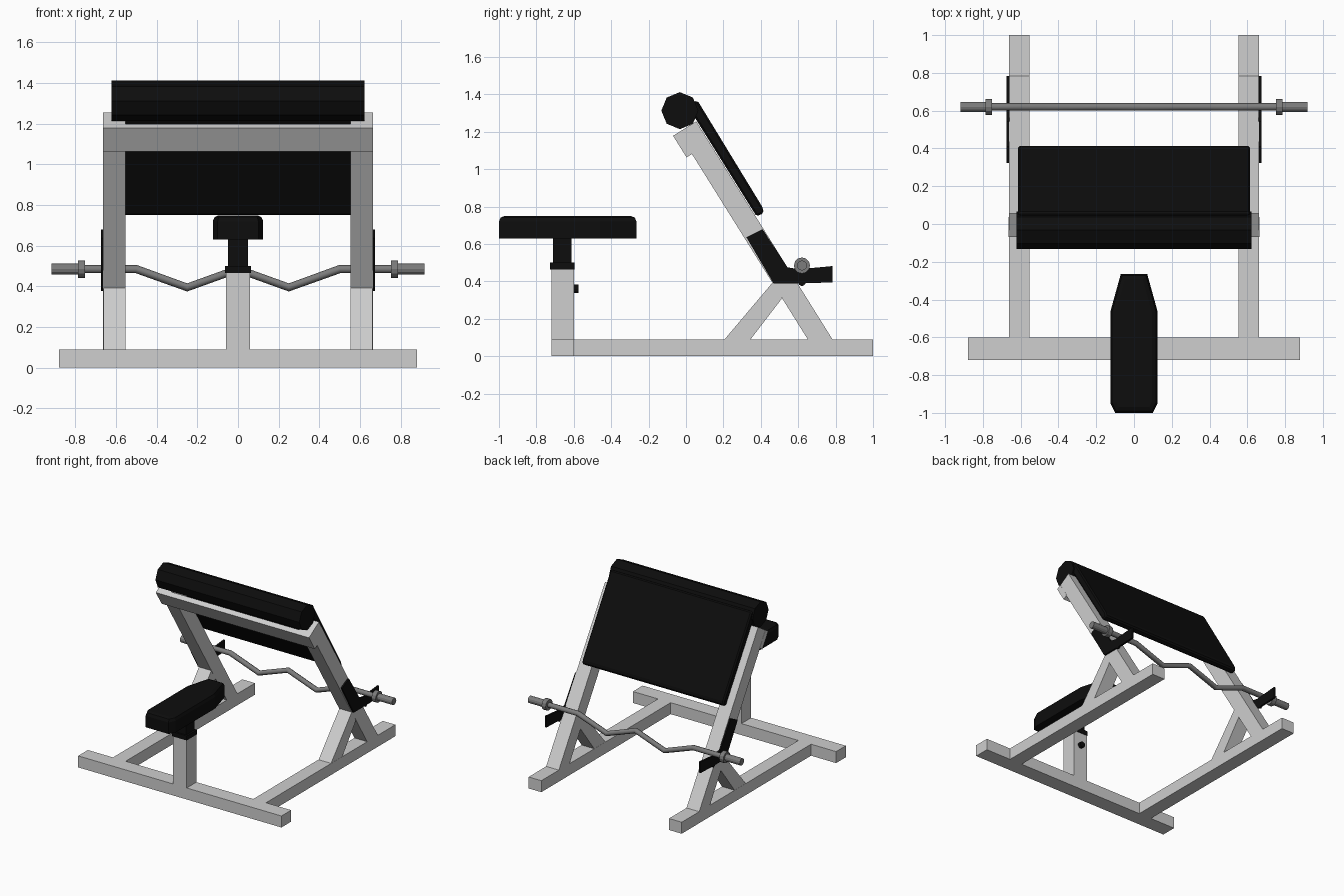
import bpy
import bmesh
import math

cube = bpy.data.objects.get("Cube")
if cube:
    bpy.data.objects.remove(cube, do_unlink=True)


def material(name, rgb, rough=0.6):
    m = bpy.data.materials.new(name)
    m.use_nodes = True
    m.diffuse_color = (*rgb, 1)
    b = m.node_tree.nodes["Principled BSDF"]
    b.inputs["Base Color"].default_value = (*rgb, 1)
    b.inputs["Roughness"].default_value = rough
    return m


FRAME = material("light grey paint", (0.62, 0.62, 0.62))
BLACK = material("black vinyl", (0.004, 0.004, 0.004))
STEEL = material("dark steel", (0.2, 0.2, 0.2))


def link(name, data, mat):
    data.materials.append(mat)
    ob = bpy.data.objects.new(name, data)
    bpy.context.collection.objects.link(ob)
    return ob


def prism(name, outline, axis, lo, hi, mat):
    """Extrude a 2D outline: (y, z) points along x, or (x, y) points along z."""
    bm = bmesh.new()
    place = (lambda p, t: (t, *p)) if axis == "x" else (lambda p, t: (*p, t))
    ends = [[bm.verts.new(place(p, t)) for p in outline] for t in (lo, hi)]
    n = len(outline)
    bm.faces.new(ends[0])
    bm.faces.new(ends[1])
    for i in range(n):
        j = (i + 1) % n
        bm.faces.new((ends[0][i], ends[0][j], ends[1][j], ends[1][i]))
    bmesh.ops.recalc_face_normals(bm, faces=bm.faces)
    me = bpy.data.meshes.new(name)
    bm.to_mesh(me)
    bm.free()
    return link(name, me, mat)


def box(name, x, y, z, mat):
    outline = [(x[0], y[0]), (x[1], y[0]), (x[1], y[1]), (x[0], y[1])]
    return prism(name, outline, "z", z[0], z[1], mat)


def disc(cy, cz, r, sides):
    return [(cy + r * math.sin(math.tau * i / sides),
             cz + r * math.cos(math.tau * i / sides)) for i in range(sides)]


def bevel(ob, width):
    mod = ob.modifiers.new("Soft edges", "BEVEL")
    mod.width = width
    mod.segments = 1


# The sloping parts share one slanted frame: s runs down the slope, n out of it
def slope(s, n):
    return (0.53 * s + 0.848 * n, -0.848 * s + 0.53 * n)


def slope_hit(n, z):
    """Point on the slope line n at height z."""
    return slope((0.53 * n - z) / 0.848, n)


# Base and seat column
box("front_foot", (-0.88, 0.88), (-0.72, -0.6), (0, 0.09), FRAME)
box("seat_column", (-0.06, 0.06), (-0.72, -0.6), (0.09, 0.47), FRAME)
box("column_collar", (-0.064, 0.064), (-0.726, -0.596), (0.465, 0.5), BLACK)
box("seat_tube", (-0.05, 0.05), (-0.712, -0.612), (0.5, 0.635), BLACK)
bpy.ops.mesh.primitive_cylinder_add(vertices=12, radius=0.023, depth=0.03,
                                    location=(0, -0.59, 0.36),
                                    rotation=(math.pi / 2, 0, 0))
knob = bpy.context.object
knob.name = "height_knob"
knob.data.materials.append(BLACK)

# Tapered seat with chamfered top edge
half = [(0.1, -1), (0.124, -0.95), (0.124, -0.46), (0.07, -0.265)]
seat = prism("seat", half + [(-x, y) for x, y in reversed(half)],
             "z", 0.63, 0.75, BLACK)
bm = bmesh.new()
bm.from_mesh(seat.data)
rim = [e for e in bm.edges if all(v.co.z > 0.74 for v in e.verts)]
bmesh.ops.bevel(bm, geom=rim, offset=0.03, segments=2, profile=0.5,
                affect="EDGES")
bm.to_mesh(seat.data)
bm.free()

# Side frames with bar brackets
LOW, HIGH = 0.6, 0.712
beam = [slope(-1.036, LOW), slope(-1.036, HIGH),
        slope_hit(HIGH, 0.09), slope_hit(LOW, 0.09)]
brace = [(0.206, 0.09), (0.345, 0.09), (0.51, 0.305), (0.53, 0.4), (0.468, 0.4)]
bracket = [(0.323, 0.636), (0.409, 0.679), (0.542, 0.476), (0.6, 0.465),
           (0.783, 0.482), (0.783, 0.395), (0.635, 0.39), (0.62, 0.377),
           (0.6, 0.39), (0.468, 0.39)]
BAR_Y, BAR_Z = 0.62, 0.485
for side, sign in (("left", 1), ("right", -1)):
    def part(name, outline, a, b, mat):
        prism(f"{side}_{name}", outline, "x", sign * a, sign * b, mat)
    rail = [(-0.6, 0), (1, 0), (1, 0.09), (-0.6, 0.09)]
    part("rail", rail, 0.553, 0.663, FRAME)
    part("sloping_beam", beam, 0.553, 0.663, FRAME)
    part("brace", brace, 0.554, 0.662, FRAME)
    part("bar_bracket", bracket, 0.66, 0.675, BLACK)
    part("bar_collar", disc(BAR_Y, BAR_Z, 0.043, 12), 0.752, 0.787, STEEL)
    part("bar_sleeve", disc(BAR_Y, BAR_Z, 0.027, 12), 0.78, 0.918, STEEL)

# Plate joining the beams at the top
prism("cross_plate", [slope(-1.036, 0.566), slope(-1.036, 0.606),
                      slope(-0.9, 0.606), slope(-0.9, 0.566)],
      "x", -0.664, 0.664, FRAME)

# Arm pad and padded roll
pad = prism("arm_pad", [(-0.02, 1.33), (0.061, 1.368), (0.409, 0.797),
                        (0.416, 0.765), (0.377, 0.748), (0.04, 1.287)],
            "x", -0.613, 0.613, BLACK)
bevel(pad, 0.01)
prism("padded_roll", disc(-0.033, 1.313, 0.099, 8), "x", -0.623, 0.623, BLACK)

# Zigzag curl bar
curve = bpy.data.curves.new("curl_bar", "CURVE")
curve.dimensions = "3D"
curve.bevel_depth = 0.02
curve.bevel_resolution = 2
path = [(-0.78, 0), (-0.5, 0), (-0.25, -0.09), (0, 0),
        (0.25, -0.09), (0.5, 0), (0.78, 0)]
spline = curve.splines.new("POLY")
spline.points.add(len(path) - 1)
for point, (x, dz) in zip(spline.points, path):
    point.co = (x, BAR_Y, BAR_Z + dz, 1)
link("curl_bar", curve, STEEL)
